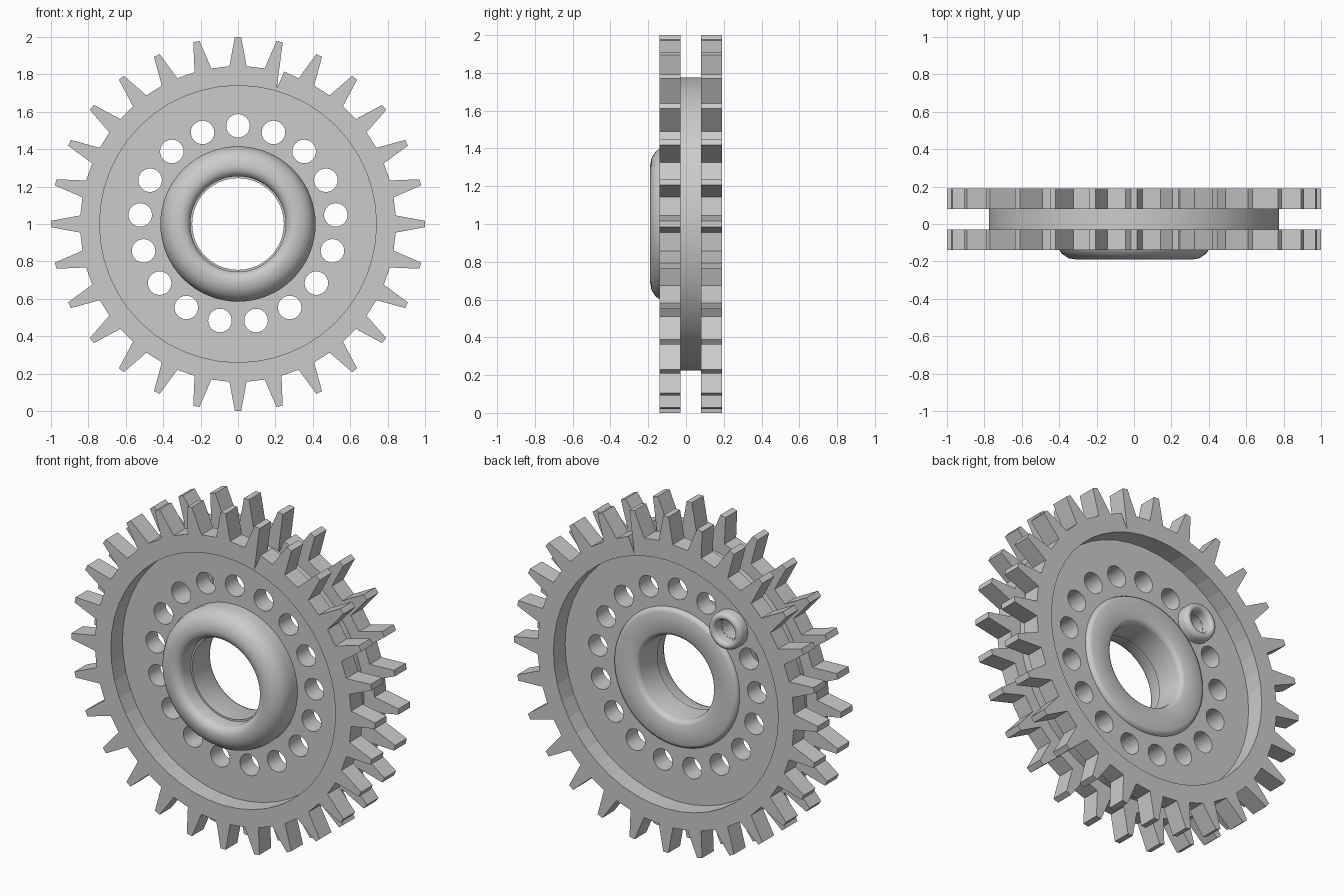
import bpy, bmesh
from math import sin, cos, pi, radians, hypot
from mathutils import Matrix, Vector

if "Cube" in bpy.data.objects:
    bpy.data.objects.remove(bpy.data.objects["Cube"])

TEETH, HOLES = 28, 17


def circle(r, cx=0, cz=0, n=48):
    return [(cx + r * cos(2 * pi * i / n), cz + r * sin(2 * pi * i / n)) for i in range(n)]


def plate(name, loops, y0, y1, smooth):
    """Flat plate in the XZ plane: first loop is the outline, the others are holes."""
    cu = bpy.data.curves.new(name, 'CURVE')
    cu.dimensions = '2D'
    cu.fill_mode = 'BOTH'
    cu.extrude = (y1 - y0) / 2
    for pts in loops:
        sp = cu.splines.new('POLY')
        sp.points.add(len(pts) - 1)
        for p, (x, z) in zip(sp.points, pts):
            p.co = (x, z, 0, 1)
        sp.use_cyclic_u = True
    ob = bpy.data.objects.new(name, cu)
    bpy.context.collection.objects.link(ob)
    ob.matrix_world = Matrix.Translation((0, (y0 + y1) / 2, 1)) @ Matrix.Rotation(pi / 2, 4, 'X')
    bpy.ops.object.select_all(action='DESELECT')
    ob.select_set(True)
    bpy.context.view_layer.objects.active = ob
    bpy.ops.object.convert(target='MESH')
    ob = bpy.context.object
    if smooth:
        bpy.ops.object.shade_smooth_by_angle(angle=radians(35))
    else:
        bpy.ops.object.shade_flat()
    return ob


def lathe(name, profile, x=0, z=1, n=64):
    """Closed (radius, y) profile turned around the Y axis."""
    bm = bmesh.new()
    rings = [[bm.verts.new((r * cos(2 * pi * i / n), y, r * sin(2 * pi * i / n)))
              for r, y in profile] for i in range(n)]
    m = len(profile)
    for i in range(n):
        a, b = rings[i], rings[(i + 1) % n]
        for j in range(m):
            k = (j + 1) % m
            bm.faces.new((a[j], a[k], b[k], b[j]))
    bmesh.ops.recalc_face_normals(bm, faces=bm.faces)
    me = bpy.data.meshes.new(name)
    bm.to_mesh(me)
    bm.free()
    ob = bpy.data.objects.new(name, me)
    bpy.context.collection.objects.link(ob)
    ob.location = (x, 0, z)
    bpy.ops.object.select_all(action='DESELECT')
    ob.select_set(True)
    bpy.context.view_layer.objects.active = ob
    bpy.ops.object.shade_smooth_by_angle(angle=radians(50))
    return ob


# Toothed outline, clockwise from the top, with a narrow notch after the second tooth
outline = []
for t in range(TEETH):
    a = 2 * pi * t / TEETH
    for u, v in ((-0.046, 0.843), (-0.017, 1.0), (0.017, 1.0), (0.046, 0.843)):
        outline.append((u * cos(a) + v * sin(a), v * cos(a) - u * sin(a)))
    if t == 1:
        outline[-1] = (0.207, 0.723)
        outline.append((0.247, 0.815))

# Two toothed rings either side of the web
for name, y0, y1 in (("front_toothed_ring", -0.14, -0.03), ("back_toothed_ring", 0.08, 0.19)):
    plate(name, [outline, circle(0.74)], y0, y1, False)

# Central web with a ring of lightening holes
centres = [(0.525 * sin(2 * pi * i / HOLES), 0.525 * cos(2 * pi * i / HOLES)) for i in range(HOLES)]
plate("web_disc", [circle(0.775), circle(0.3)] + [circle(0.063, x, z, 24) for x, z in centres],
      -0.03, 0.08, True)

# Hub with a rounded front lip and a low back face
lathe("hub", [(0.412, 0.0), (0.415, -0.09), (0.405, -0.13), (0.385, -0.16), (0.35, -0.183),
              (0.31, -0.19), (0.285, -0.186), (0.265, -0.172), (0.255, -0.15), (0.255, -0.08),
              (0.245, -0.08), (0.245, 0.075), (0.252, 0.095), (0.27, 0.105), (0.385, 0.105),
              (0.402, 0.098), (0.41, 0.08)])

# Small grommet around one hole on the back
gx, gz = centres[-2]
lathe("grommet", [(0.064, 0.07), (0.064, 0.125), (0.072, 0.142), (0.086, 0.148),
                  (0.102, 0.14), (0.11, 0.12), (0.11, 0.07)], gx, 1 + gz, 32)
